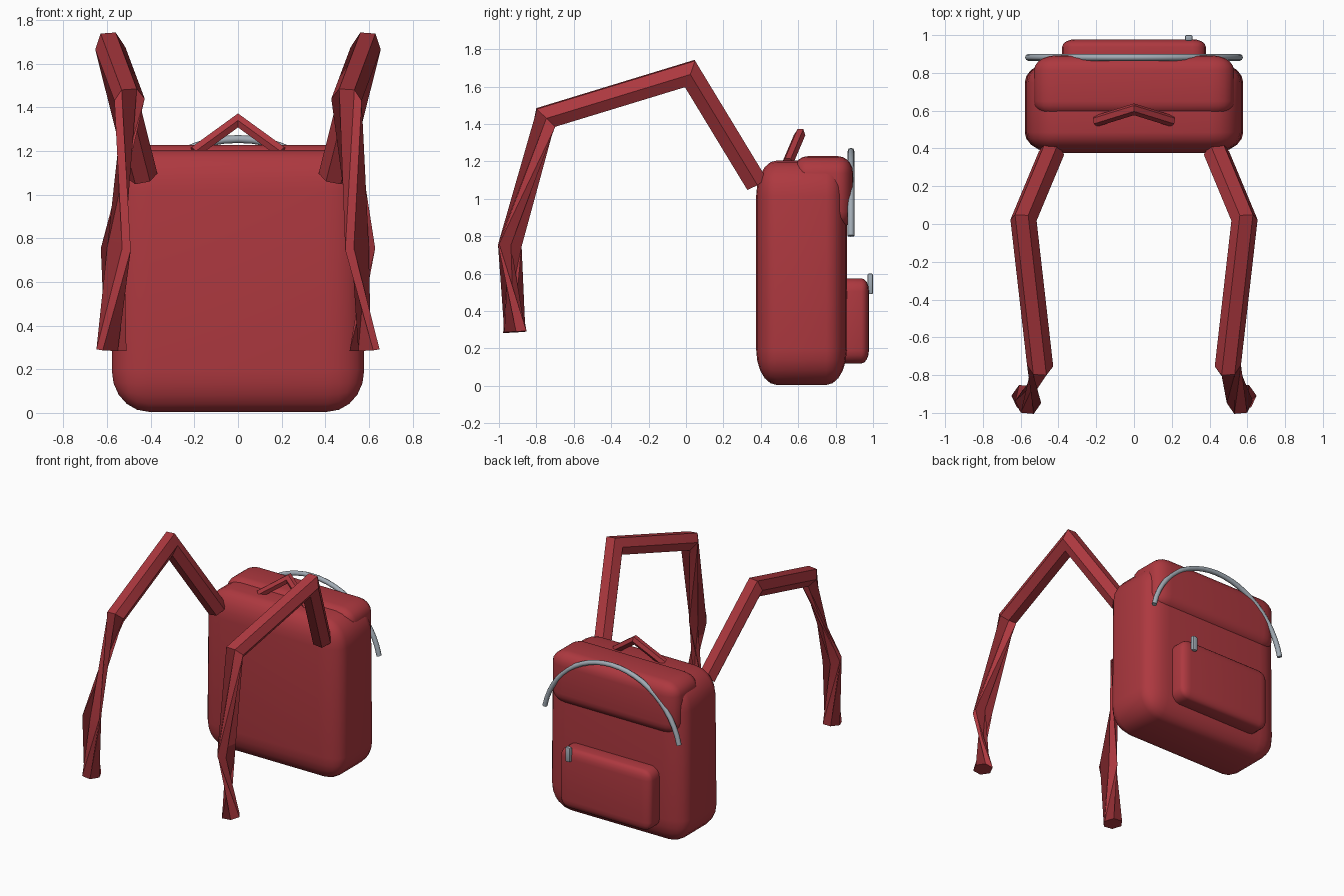
import bpy, bmesh, math
from mathutils import Vector, Matrix

if "Cube" in bpy.data.objects:
    bpy.data.objects.remove(bpy.data.objects["Cube"])


def material(name, rgb):
    m = bpy.data.materials.new(name)
    m.diffuse_color = (*rgb, 1)
    m.use_nodes = True
    m.node_tree.nodes["Principled BSDF"].inputs["Base Color"].default_value = m.diffuse_color
    return m


RED = material("red fabric", (0.42, 0.04, 0.05))
GREY = material("grey metal", (0.36, 0.41, 0.46))


def finish(bm, name, mat, angle):
    bmesh.ops.recalc_face_normals(bm, faces=bm.faces)
    me = bpy.data.meshes.new(name)
    bm.to_mesh(me)
    bm.free()
    me.materials.append(mat)
    ob = bpy.data.objects.new(name, me)
    bpy.context.collection.objects.link(ob)
    bpy.ops.object.select_all(action='DESELECT')
    ob.select_set(True)
    bpy.context.view_layer.objects.active = ob
    bpy.ops.object.shade_smooth_by_angle(angle=math.radians(angle))
    return ob


def rounded_box(name, lo, hi, radii, mat, segments=4, taper=0.0):
    """Box between two corners with a separate rounding radius per axis."""
    lo, hi, r = Vector(lo), Vector(hi), Vector(radii)
    size, mid = hi - lo, (lo + hi) / 2
    bm = bmesh.new()
    bmesh.ops.create_cube(bm, size=1)
    for v in bm.verts:
        v.co = Vector(v.co[i] * size[i] / r[i] for i in range(3))
    bmesh.ops.bevel(bm, geom=bm.edges[:], offset=1, segments=segments,
                    profile=0.5, affect='EDGES')
    for v in bm.verts:
        v.co = mid + Vector(v.co[i] * r[i] for i in range(3))
        v.co.x *= 1 - taper * (v.co.z - lo.z) / size.z
    return finish(bm, name, mat, 40)


def tube(name, path, radius, sides, mat, twists=None, angle=35):
    """Sweep a polygon along a path with mitred corners; twists are in sides."""
    pts = [Vector(p) for p in path]
    dirs = [(b - a).normalized() for a, b in zip(pts, pts[1:])]
    bm = bmesh.new()
    # first ring, flat in the plane across the first segment
    d = dirs[0]
    u = (Vector((1, 0, 0)) - d * d.x).normalized()
    if abs(d.x) > 0.7:
        u = (Vector((0, 1, 0)) - d * d.y).normalized()
    w = d.cross(u)
    ring = [pts[0] + radius * (u * math.cos(t) + w * math.sin(t))
            for t in (2 * math.pi * k / sides for k in range(sides))]
    rings = [[bm.verts.new(c) for c in ring]]
    for i, d in enumerate(dirs):
        n = d if i == len(dirs) - 1 else (d + dirs[i + 1]).normalized()
        ring = [c + d * ((pts[i + 1] - c).dot(n) / d.dot(n)) for c in ring]
        rings.append([bm.verts.new(c) for c in ring])
    for i, (a, b) in enumerate(zip(rings, rings[1:])):
        s = (twists or {}).get(i, 0)
        if s:  # later rings shift too so only this segment twists
            for j in range(i + 1, len(rings)):
                rings[j] = rings[j][s:] + rings[j][:s]
            b = rings[i + 1]
        for k in range(sides):
            m = (k + 1) % sides
            bm.faces.new((a[k], a[m], b[m], b[k]))
    bm.faces.new(rings[0])
    bm.faces.new(rings[-1])
    return finish(bm, name, mat, angle)


# main bag, top flap and front pocket
rounded_box("bag_body", (-0.58, 0.375, 0.005), (0.58, 0.86, 1.205),
            (0.17, 0.11, 0.19), RED, 5, 0.02)
rounded_box("top_flap", (-0.53, 0.57, 0.84), (0.53, 0.893, 1.228),
            (0.12, 0.08, 0.09), RED, 5)
rounded_box("pocket", (-0.38, 0.78, 0.12), (0.38, 0.978, 0.575),
            (0.07, 0.04, 0.07), RED)

# carry handle
tube("carry_handle", [(-0.2, 0.545, 1.195), (0, 0.607, 1.34), (0.2, 0.545, 1.195)],
     0.03, 6, RED)

# curved zip over the flap, and the pocket zip pull
arc = [(0.572 * math.cos(t), 0.882, 0.683 + 0.572 * math.sin(t))
       for t in (math.radians(12 + 156 * k / 24) for k in range(25))]
tube("zip_arc", arc, 0.018, 8, GREY, angle=50)
rounded_box("zip_pull", (0.27, 0.97, 0.49), (0.31, 1.0, 0.6),
            (0.008, 0.008, 0.008), GREY, 2)

# angular shoulder straps, one twisted segment each
for side, label in ((-1, "left"), (1, "right")):
    path = [(side * x, y, z) for x, y, z in (
        (0.437, 0.375, 1.085), (0.585, 0.02, 1.67), (0.497, -0.75, 1.435),
        (0.56, -0.942, 0.75), (0.58, -0.915, 0.288))]
    tube(label + "_strap", path, 0.069, 6, RED, {2: 2 * side})
